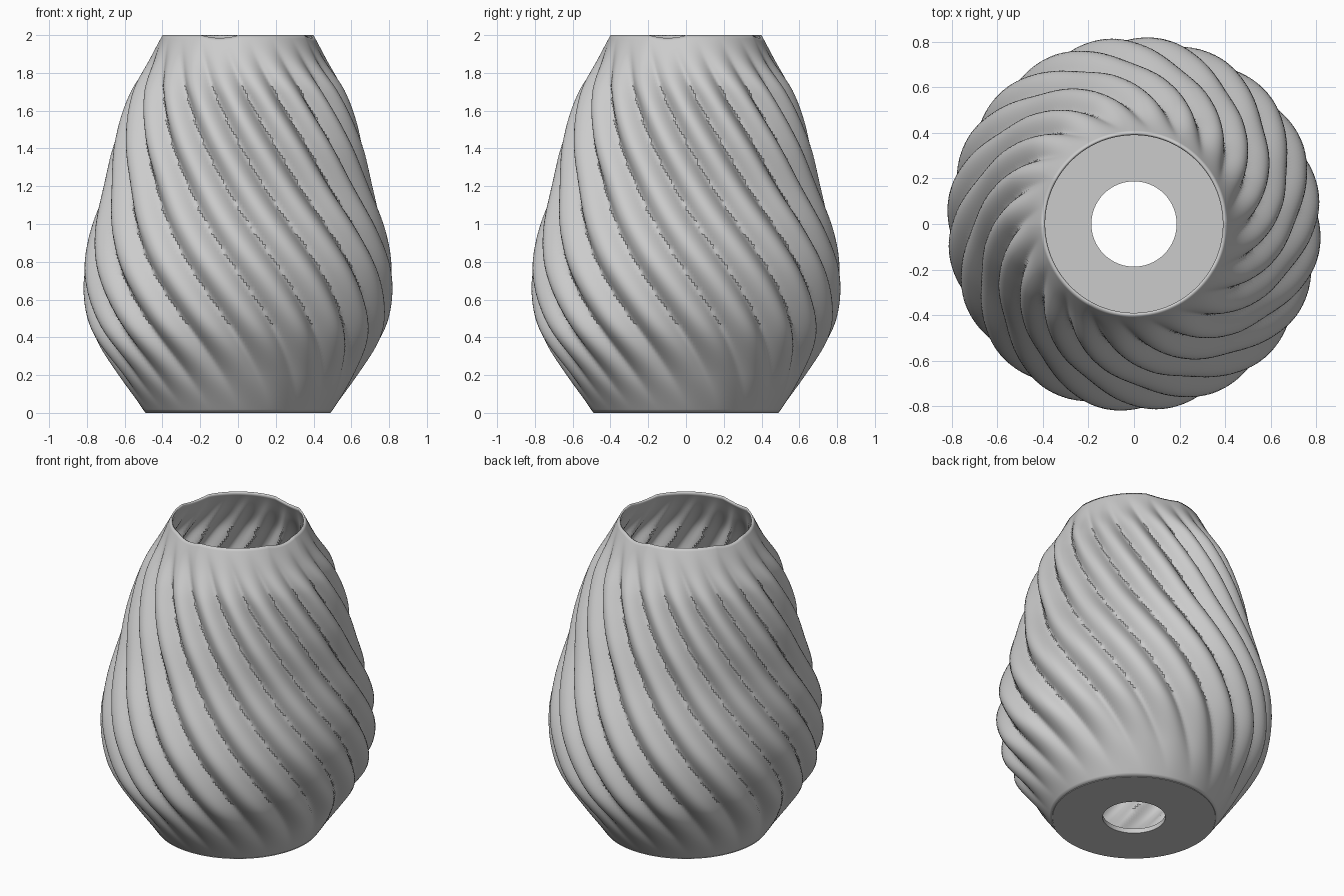
import bpy, bmesh, math

old = bpy.data.objects.get("Cube")
if old:
    bpy.data.objects.remove(old, do_unlink=True)

LOBES = 20
SEGMENTS = LOBES * 16
ROWS = 110
TWIST = 52          # degrees per unit of height
DEPTH = 0.075       # groove depth
WALL = 0.012

# outer profile: height, radius
PROFILE = [(0, .49), (.2, .632), (.4, .762), (.55, .808), (.75, .82), (.95, .785),
           (1.2, .712), (1.45, .655), (1.7, .57), (1.87, .47), (2, .4)]


def slope(i):
    a = PROFILE[max(i - 1, 0)]
    b = PROFILE[min(i + 1, len(PROFILE) - 1)]
    return (b[1] - a[1]) / (b[0] - a[0])


def radius_at(z):
    """Smooth Hermite interpolation of the profile."""
    i = 0
    while i < len(PROFILE) - 2 and z > PROFILE[i + 1][0]:
        i += 1
    (z0, r0), (z1, r1) = PROFILE[i], PROFILE[i + 1]
    h = z1 - z0
    t = (z - z0) / h
    return ((1 + 2 * t) * (1 - t) ** 2 * r0 + t * (1 - t) ** 2 * h * slope(i)
            + t * t * (3 - 2 * t) * r1 + t * t * (t - 1) * h * slope(i + 1))


def ease(t):
    t = min(max(t, 0), 1)
    return t * t * (3 - 2 * t)


def wall_point(angle, z):
    # rounded lobes with narrow valleys, fading out at both ends
    valley = math.radians(-1 + TWIST * (1.8 - z))
    s = math.sin(LOBES / 2 * (angle - valley))
    lobe = min(math.sqrt(s * s + .02), 1)
    fade = ease(z / .5) * ease((2 - z) / .4)
    r = radius_at(z) - DEPTH * fade * (1 - lobe)
    # four shallow dips along the rim
    dip = max(0, math.cos(4 * (angle + math.radians(104))) - .5)
    return r * math.cos(angle), r * math.sin(angle), z - .03 * dip * (z / 2) ** 12


def make_object(name, bm, material):
    bmesh.ops.recalc_face_normals(bm, faces=bm.faces)
    mesh = bpy.data.meshes.new(name)
    bm.to_mesh(mesh)
    bm.free()
    mesh.materials.append(material)
    obj = bpy.data.objects.new(name, mesh)
    bpy.context.collection.objects.link(obj)
    bpy.ops.object.select_all(action='DESELECT')
    obj.select_set(True)
    bpy.context.view_layer.objects.active = obj
    bpy.ops.object.shade_smooth_by_angle(angle=math.radians(40))
    return obj


def bridge(bm, lower, upper):
    n = len(lower)
    for i in range(n):
        j = (i + 1) % n
        bm.faces.new((lower[i], lower[j], upper[j], upper[i]))


grey = bpy.data.materials.new("light_grey")
grey.use_nodes = True
color = (.6, .6, .6, 1)
grey.diffuse_color = color
grey.node_tree.nodes["Principled BSDF"].inputs["Base Color"].default_value = color

# twisted fluted wall
bm = bmesh.new()
angles = [math.tau * i / SEGMENTS for i in range(SEGMENTS)]
rings = [[bm.verts.new(wall_point(a, 2 * k / ROWS)) for a in angles] for k in range(ROWS + 1)]
for lower, upper in zip(rings, rings[1:]):
    bridge(bm, lower, upper)
shade = make_object("fluted_shade", bm, grey)
thick = shade.modifiers.new("wall_thickness", 'SOLIDIFY')
thick.thickness = WALL
thick.offset = -1

# floor with a round hole
bm = bmesh.new()
section = [(.187, 0), (.485, 0), (.5, .03), (.187, .03)]
loops = [[bm.verts.new((r * math.cos(a), r * math.sin(a), z)) for a in angles[::4]]
         for r, z in section]
for k in range(len(loops)):
    bridge(bm, loops[k], loops[(k + 1) % len(loops)])
make_object("base_ring", bm, grey)
